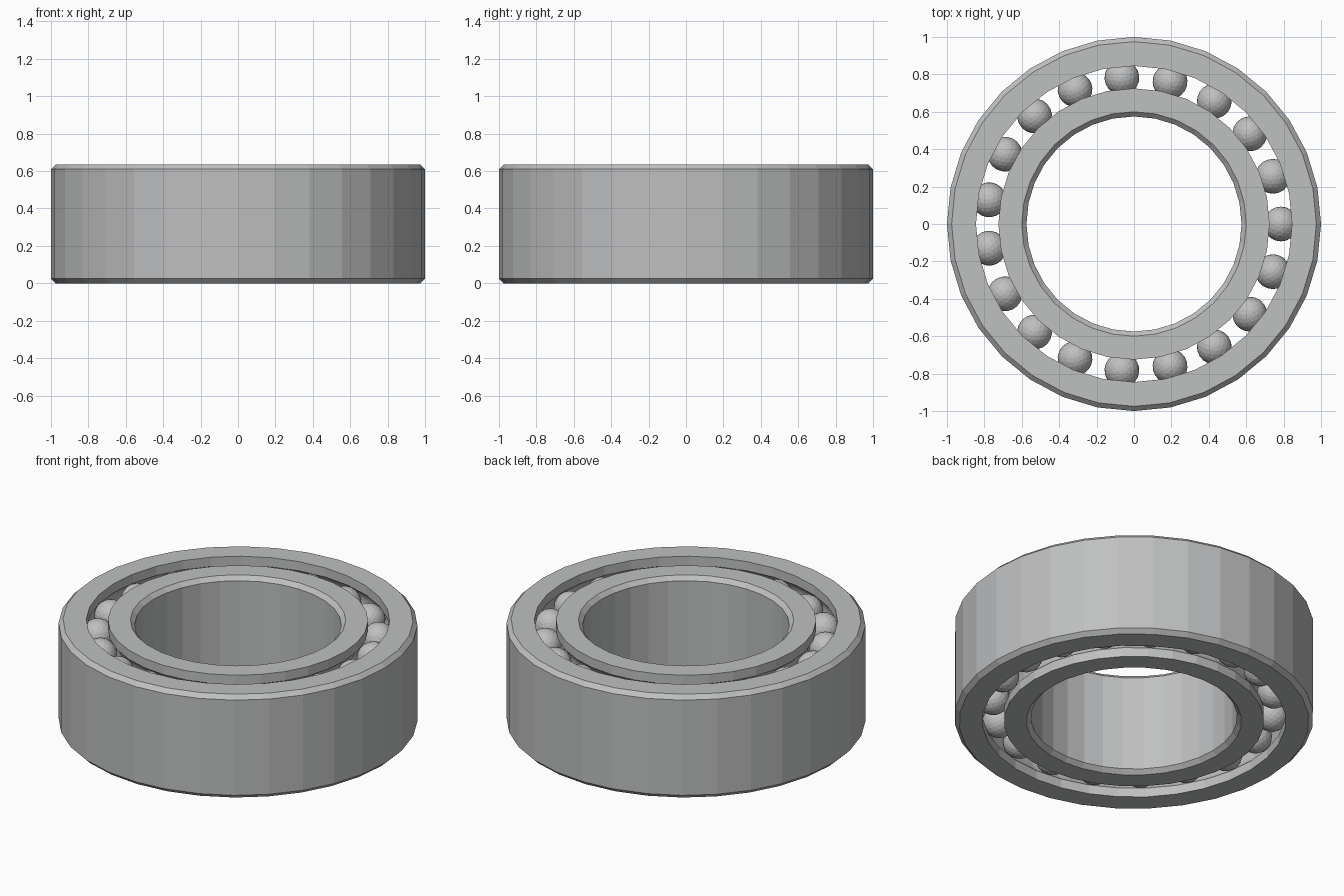
import bpy, bmesh
from math import sin, cos, pi, tau, acos

cube = bpy.data.objects.get("Cube")
if cube:
    bpy.data.objects.remove(cube)

HEIGHT = 0.635
CHAMFER = 0.025
PITCH = 0.785          # radius of the ball circle
GAP = 0.06             # half the gap between the rings
BALL = 0.093
GROOVE = 0.095
ROWS = (0.13, HEIGHT - 0.13)
BALLS = 19
SIDES = 32

steel = bpy.data.materials.new("steel_grey")
steel.use_nodes = True
colour = (0.52, 0.525, 0.53, 1)
steel.diffuse_color = colour
bsdf = next(n for n in steel.node_tree.nodes if n.type == 'BSDF_PRINCIPLED')
bsdf.inputs["Base Color"].default_value = colour


def finish(name, bm):
    mesh = bpy.data.meshes.new(name)
    bm.to_mesh(mesh)
    bm.free()
    mesh.materials.append(steel)
    obj = bpy.data.objects.new(name, mesh)
    bpy.context.collection.objects.link(obj)
    return obj


def lathe(name, profile):
    """Turn a closed (radius, z) profile into a faceted ring."""
    bm = bmesh.new()
    rings = [[bm.verts.new((r * cos(tau * i / SIDES), r * sin(tau * i / SIDES), z))
              for r, z in profile] for i in range(SIDES)]
    count = len(profile)
    for i in range(SIDES):
        a, b = rings[i], rings[(i + 1) % SIDES]
        for j in range(count):
            k = (j + 1) % count
            bm.faces.new((a[j], b[j], b[k], a[k]))
    bmesh.ops.recalc_face_normals(bm, faces=bm.faces)
    return finish(name, bm)


def race_wall(side, steps=8):
    """Wall facing the balls, from bottom to top, with a groove per row."""
    wall = PITCH + side * GAP
    points = [(wall, 0)]
    half = acos(GAP / GROOVE)
    for z in ROWS:
        for i in range(steps + 1):
            t = half * (2 * i / steps - 1)
            points.append((PITCH + side * GROOVE * cos(t), z + GROOVE * sin(t)))
    return points + [(wall, HEIGHT)]


def chamfered_wall(radius, inward):
    """Plain wall from top to bottom with both edges chamfered."""
    edge = radius + inward * CHAMFER
    return [(edge, HEIGHT), (radius, HEIGHT - CHAMFER), (radius, CHAMFER), (edge, 0)]


# Rings
lathe("outer_ring", race_wall(1) + chamfered_wall(1.0, -1))
lathe("inner_ring", race_wall(-1) + chamfered_wall(0.575, 1))

# Two rows of balls sharing one mesh
bm = bmesh.new()
bmesh.ops.create_icosphere(bm, subdivisions=3, radius=BALL)
first = finish("ball", bm)
for row, z in zip(("lower", "upper"), ROWS):
    for i in range(BALLS):
        angle = tau * i / BALLS
        ball = bpy.data.objects.new(f"{row}_ball_{i + 1}", first.data)
        ball.location = (PITCH * cos(angle), PITCH * sin(angle), z)
        ball.rotation_euler.z = angle
        bpy.context.collection.objects.link(ball)
bpy.data.objects.remove(first)
